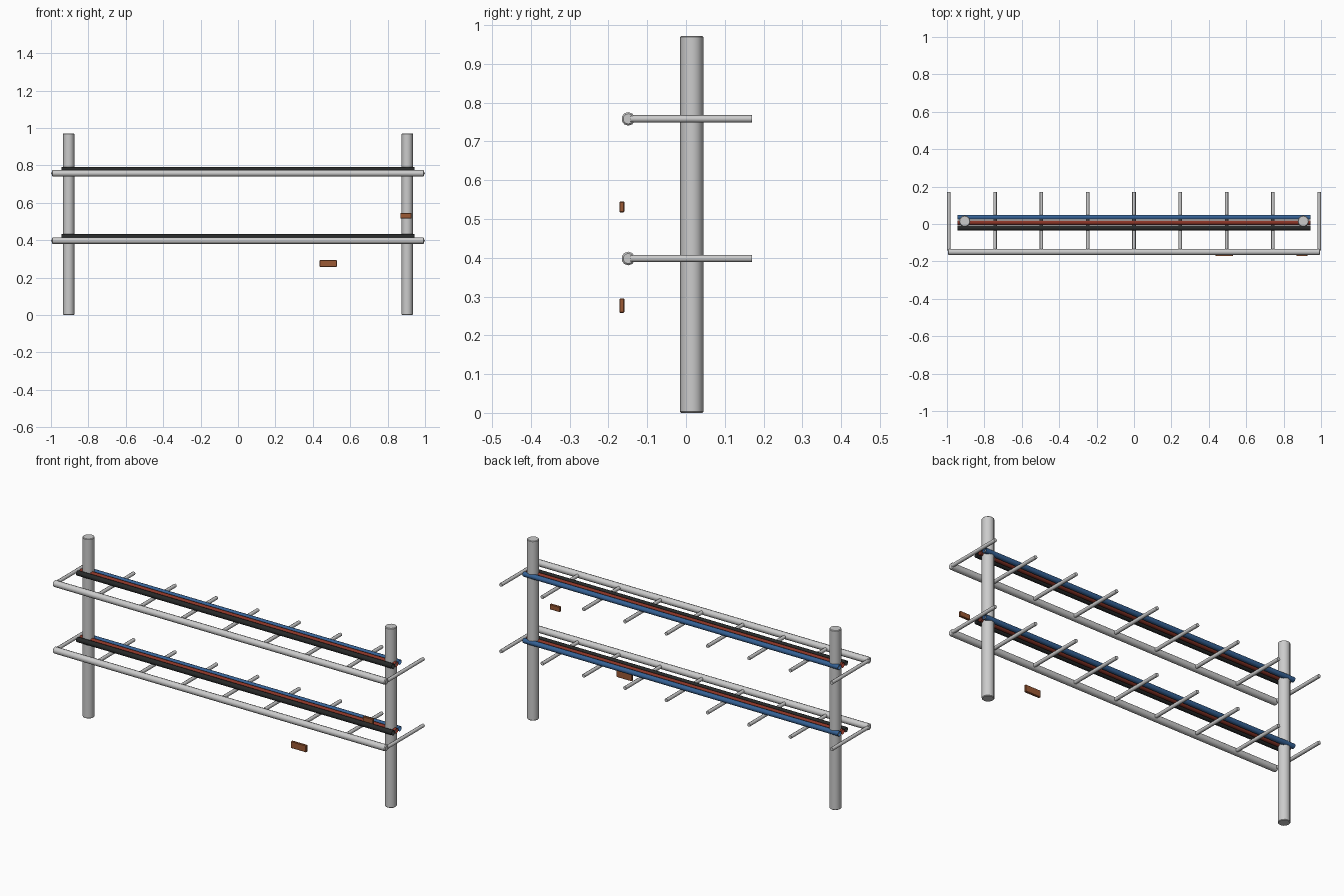
import bpy, bmesh
from mathutils import Vector

if "Cube" in bpy.data.objects:
    bpy.data.objects.remove(bpy.data.objects["Cube"])


def material(name, rgb):
    m = bpy.data.materials.new(name)
    m.diffuse_color = (*rgb, 1)
    m.use_nodes = True
    m.node_tree.nodes["Principled BSDF"].inputs["Base Color"].default_value = m.diffuse_color
    return m


BLUE = material("blue", (0.035, 0.12, 0.30))
RED = material("red", (0.25, 0.035, 0.02))
BLACK = material("black", (0.02, 0.022, 0.022))
BROWN = material("brown", (0.33, 0.10, 0.035))


def finish(name, bm, mat=None, bevel=0):
    me = bpy.data.meshes.new(name)
    bm.to_mesh(me)
    bm.free()
    ob = bpy.data.objects.new(name, me)
    bpy.context.collection.objects.link(ob)
    if mat:
        me.materials.append(mat)
    if bevel:
        mod = ob.modifiers.new("bevel", 'BEVEL')
        mod.width = bevel
        mod.segments = 1
        mod.limit_method = 'ANGLE'
        mod.angle_limit = 1.0
    bpy.ops.object.select_all(action='DESELECT')
    ob.select_set(True)
    bpy.context.view_layer.objects.active = ob
    if not name.startswith("tag"):
        bpy.ops.object.shade_smooth_by_angle(angle=0.8)
    return ob


def rod(name, a, b, r, sides, mat=None, bevel=0, caps=True):
    a, b = Vector(a), Vector(b)
    bm = bmesh.new()
    bmesh.ops.create_cone(bm, cap_ends=caps, segments=sides,
                          radius1=r, radius2=r, depth=(b - a).length)
    rot = (b - a).to_track_quat('Z', 'Y').to_matrix()
    bmesh.ops.rotate(bm, matrix=rot, verts=bm.verts)
    bmesh.ops.translate(bm, vec=(a + b) / 2, verts=bm.verts)
    return finish(name, bm, mat, bevel)


def box(name, lo, hi, mat):
    lo, hi = Vector(lo), Vector(hi)
    bm = bmesh.new()
    bmesh.ops.create_cube(bm, size=1)
    bmesh.ops.scale(bm, vec=hi - lo, verts=bm.verts)
    bmesh.ops.translate(bm, vec=(lo + hi) / 2, verts=bm.verts)
    return finish(name, bm, mat, 0.002)


# upright posts
for side, x in (("left", -0.905), ("right", 0.905)):
    rod(f"post_{side}", (x, 0.015, 0), (x, 0.015, 0.972), 0.03, 12, bevel=0.003)

# two ladder trays, each carrying three cables
for level, z in (("lower", 0.398), ("upper", 0.758)):
    rod(f"rail_{level}", (-0.995, -0.149, z), (0.995, -0.149, z), 0.0175, 10, bevel=0.004)
    for i in range(9):
        x = -0.99 + i * 0.2475
        if i in (0, 8):
            x = -0.99 if i == 0 else 0.99
        rod(f"rung_{level}_{i + 1}", (x, -0.143, z), (x, 0.17, z), 0.0095, 8)
    # open-ended cables resting on the rungs
    for colour, y, mat in (("black", -0.022, BLACK), ("red", 0.007, RED), ("blue", 0.036, BLUE)):
        rod(f"cable_{colour}_{level}", (-0.945, y, z + 0.021), (0.945, y, z + 0.021),
            0.0135, 10, mat, caps=False)

# small marker tags
box("tag_lower", (0.437, -0.172, 0.258), (0.528, -0.159, 0.295), BROWN)
box("tag_upper", (0.868, -0.172, 0.517), (0.928, -0.159, 0.545), BROWN)
